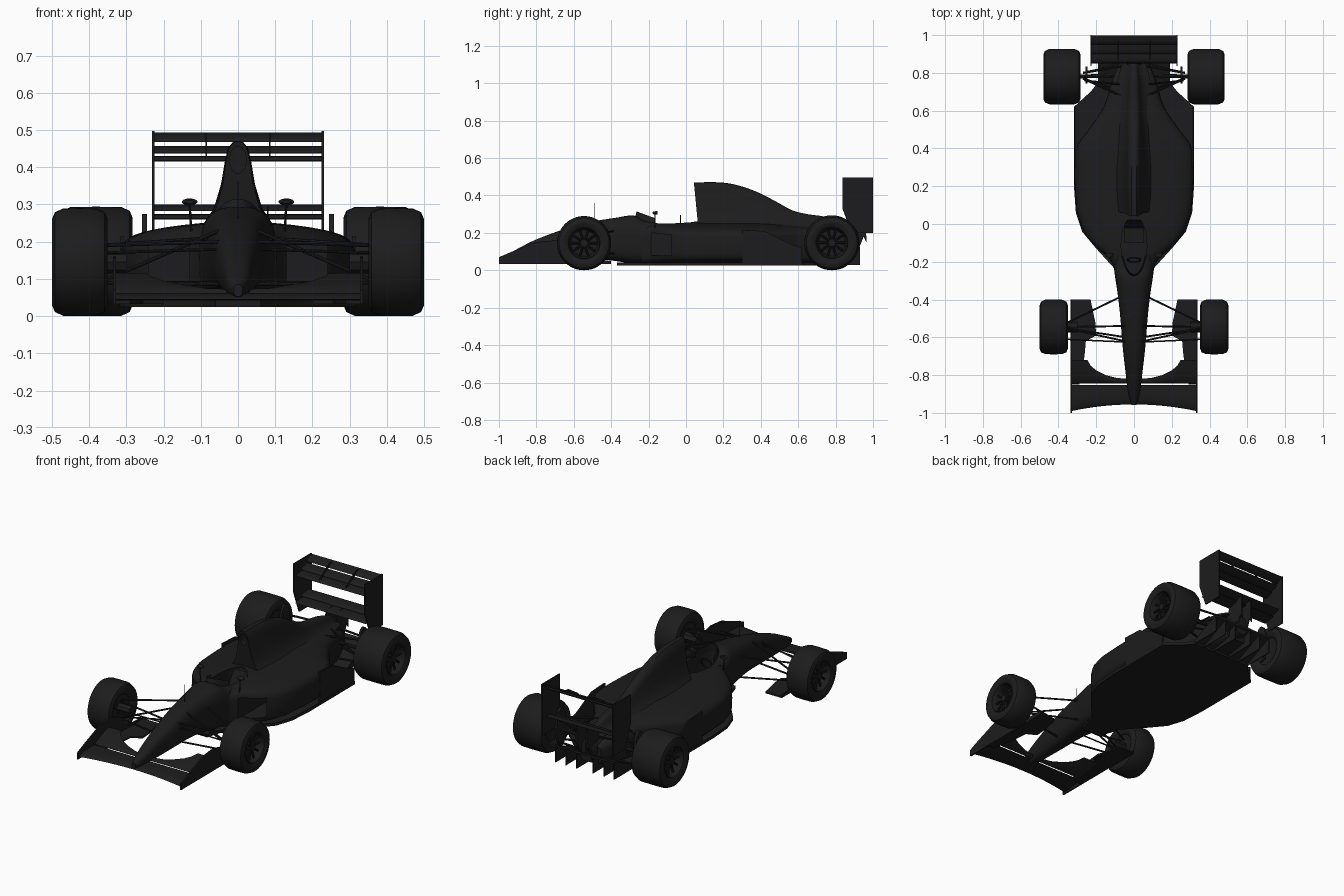
import bpy, bmesh, math
from mathutils import Vector

black = bpy.data.materials.new("black_paint")
black.diffuse_color = (0.012, 0.012, 0.013, 1)


def make(name, verts, faces, mirror=False):
    me = bpy.data.meshes.new(name)
    me.from_pydata([tuple(v) for v in verts], [], faces)
    bm = bmesh.new()
    bm.from_mesh(me)
    bmesh.ops.recalc_face_normals(bm, faces=bm.faces)
    bm.to_mesh(me)
    bm.free()
    me.materials.append(black)
    ob = bpy.data.objects.new(name, me)
    bpy.context.collection.objects.link(ob)
    if mirror:
        ob.modifiers.new("Mirror", 'MIRROR').use_mirror_merge = False
    return ob


def loft(name, rings, mirror=False, closed=False):
    n, m = len(rings[0]), len(rings)
    verts = [p for r in rings for p in r]
    faces = [(i % m * n + j, i % m * n + (j + 1) % n, (i + 1) % m * n + (j + 1) % n, (i + 1) % m * n + j)
             for i in range(m if closed else m - 1) for j in range(n)]
    if not closed:
        faces += [tuple(range(n)), tuple(range((m - 1) * n, m * n))]
    return make(name, verts, faces, mirror)


def extrude(name, pts, axis, a, b, mirror=False):
    put = {'x': lambda p, d: (d, p[0], p[1]), 'y': lambda p, d: (p[0], d, p[1]),
           'z': lambda p, d: (p[0], p[1], d)}[axis]
    return loft(name, [[put(p, d) for p in pts] for d in (a, b)], mirror)


def rod(name, p, q, r, mirror=True):
    p, q = Vector(p), Vector(q)
    rot = (q - p).to_track_quat('Z', 'Y')
    circ = [rot @ Vector((r * math.cos(t), r * math.sin(t), 0)) for t in [k * math.tau / 8 for k in range(8)]]
    return loft(name, [[c + e for c in circ] for e in (p, q)], mirror)


def lathe(name, prof, cy, cz, seg=48):
    # profile of (x, radius) turned about the axle
    return loft(name, [[(x, cy + r * math.cos(t), cz + r * math.sin(t)) for x, r in prof]
                       for t in [k * math.tau / seg for k in range(seg)]], True, True)


def smooth(rows, k=4):
    # Catmull-Rom interpolation of station rows
    out = []
    for i in range(len(rows) - 1):
        a, b, c, d = rows[max(i - 1, 0)], rows[i], rows[i + 1], rows[min(i + 2, len(rows) - 1)]
        for s in range(k):
            t = s / k
            out.append([0.5 * (2 * q + (r - p) * t + (2 * p - 5 * q + 4 * r - u) * t * t +
                               (3 * q - p - 3 * r + u) * t ** 3) for p, q, r, u in zip(a, b, c, d)])
    return out + [list(rows[-1])]


def oval(y, w, z0, z1, e, drop=0.0, n=40):
    ring = []
    for k in range(n):
        c, s = math.cos(k * math.tau / n), math.sin(k * math.tau / n)
        x = w * math.copysign(abs(c) ** (2 / e), c)
        z = (z0 + z1) / 2 + (z1 - z0) / 2 * math.copysign(abs(s) ** (2 / e), s)
        ring.append((x, y, z - drop * abs(x) * (z - z0) / (z1 - z0)))
    return ring


def wing(name, stations, mirror=False):
    # station: x, leading y z, trailing y z, thickness
    foil = [(0, 0), (0.08, 0.5), (0.3, 0.7), (0.65, 0.45), (1, 0.05), (1, -0.05), (0.6, -0.3), (0.2, -0.45)]
    return loft(name, [[(x, y0 + (y1 - y0) * u, z0 + (z1 - z0) * u + v * th) for u, v in foil]
                       for x, y0, z0, y1, z1, th in stations], mirror)


def cut(ob, cutter):
    m = ob.modifiers.new("Cut", 'BOOLEAN')
    m.operation, m.solver, m.object = 'DIFFERENCE', 'EXACT', cutter
    bpy.context.view_layer.objects.active = ob
    bpy.ops.object.modifier_apply(modifier=m.name)


# nose and monocoque
body = loft("monocoque", [oval(*r) for r in smooth([
    (-0.957, 0.012, 0.052, 0.085, 2.2), (-0.9, 0.03, 0.05, 0.115, 2.4), (-0.8, 0.043, 0.05, 0.165, 2.5),
    (-0.65, 0.06, 0.055, 0.22, 2.6), (-0.5, 0.072, 0.06, 0.26, 2.8), (-0.38, 0.085, 0.05, 0.28, 3),
    (-0.28, 0.1, 0.035, 0.293, 3), (-0.2, 0.107, 0.035, 0.265, 3), (0.05, 0.11, 0.035, 0.255, 3),
    (0.3, 0.11, 0.035, 0.26, 3), (0.6, 0.09, 0.05, 0.25, 2.6), (0.92, 0.04, 0.08, 0.19, 2.4)])])

# side pods
pods = loft("side_pods", [oval(*r, 5, 0.1) for r in smooth([
    (-0.24, 0.1, 0.035, 0.24), (-0.18, 0.135, 0.035, 0.25), (-0.12, 0.205, 0.035, 0.256),
    (-0.06, 0.255, 0.035, 0.258), (0.02, 0.29, 0.035, 0.26), (0.12, 0.308, 0.035, 0.26),
    (0.38, 0.312, 0.035, 0.258), (0.5, 0.24, 0.035, 0.25), (0.62, 0.16, 0.035, 0.24),
    (0.75, 0.12, 0.04, 0.22), (0.88, 0.07, 0.06, 0.17)])])

# engine cover with bell-shaped section
half = [(1, 0), (0.7, 0.12), (0.48, 0.3), (0.34, 0.55), (0.26, 0.8), (0.2, 0.93), (0.1, 0.99)]
bell = half + [(0, 1)] + [(-x, z) for x, z in reversed(half)]
cover = loft("engine_cover", [[(w * x, y - (0.025 * z if y < 0.1 else 0), 0.215 + (zt - 0.215) * z) for x, z in bell]
             for y, w, zt in smooth([(0.067, 0.12, 0.47), (0.15, 0.13, 0.471), (0.22, 0.135, 0.466), (0.3, 0.135, 0.448),
                                     (0.4, 0.13, 0.41), (0.5, 0.125, 0.357), (0.57, 0.12, 0.32), (0.65, 0.11, 0.3),
                                     (0.75, 0.09, 0.285), (0.86, 0.06, 0.245)])])

# openings: cockpit, radiator inlets, airbox
ring = [k * math.tau / 32 for k in range(32)]
cockpit = extrude("cockpit_cutter", [(0.068 * math.cos(t), -0.115 + 0.16 * math.sin(t)) for t in ring], 'z', 0.1, 0.5)
airbox = extrude("airbox_cutter", [(0.022 * math.cos(t), 0.42 + 0.036 * math.sin(t)) for t in ring], 'y', 0, 0.14)
cut(body, cockpit)
cut(pods, cockpit)
cut(cover, airbox)
cutters = [cockpit, airbox]
for s in (-1, 1):
    c = extrude("inlet_cutter", [(s * 0.13, 0.08), (s * 0.24, 0.08), (s * 0.24, 0.19), (s * 0.13, 0.2)], 'y', -0.35, 0.08)
    cut(pods, c)
    cutters.append(c)
for c in cutters:
    bpy.data.objects.remove(c)

# windscreen, seat and steering wheel
arc = [math.radians(200 + 10 * k) for k in range(15)]
scr = [(0.07 * math.cos(t), -0.115 + 0.165 * math.sin(t), 0.24) for t in arc] + \
      [(0.06 * math.cos(t), -0.115 + 0.15 * math.sin(t), 0.26 + 0.055 * abs(math.sin(t))) for t in arc]
make("windscreen", scr, [(k, k + 1, k + 16, k + 15) for k in range(14)])
extrude("seat", [(-0.1, 0.1), (-0.1, 0.13), (-0.02, 0.14), (0.02, 0.25), (0.045, 0.25), (0.045, 0.1)], 'x', -0.05, 0.05)
bpy.ops.mesh.primitive_torus_add(major_radius=0.034, minor_radius=0.005, major_segments=24, minor_segments=8,
                                 location=(0, -0.19, 0.225), rotation=(math.radians(70), 0, 0))
bpy.context.object.name = "steering_wheel"
bpy.context.object.data.materials.append(black)

# floor, side panels and diffuser
edge = [(0.06, -0.37), (0.1, -0.24), (0.2, -0.13), (0.275, -0.04), (0.308, 0.06), (0.318, 0.2), (0.318, 0.62),
        (0.23, 0.7), (0.19, 0.75)]
extrude("floor", edge + [(-x, y) for x, y in reversed(edge)], 'z', 0.025, 0.042)
extrude("side_panel", [(0.3, 0.03), (0.3, 0.215), (0.42, 0.21), (0.56, 0.14), (0.62, 0.12), (0.62, 0.03)],
        'x', 0.308, 0.316, True)
extrude("diffuser", [(0.73, 0.028), (0.73, 0.042), (0.93, 0.13), (0.93, 0.118)], 'x', -0.19, 0.19)
for x in (0.05, 0.12, 0.186):
    extrude("diffuser_strake", [(0.74, 0.028), (0.93, 0.028), (0.93, 0.13), (0.74, 0.045)], 'x', x, x + 0.005, True)

# wheels: tyre, rim, spokes and hub
for pos, cy, r, x0, x1 in (("front", -0.545, 0.145, 0.35, 0.5), ("rear", 0.78, 0.147, 0.283, 0.48)):
    b, rim = 0.03, 0.085
    lathe(pos + "_tyre", [(x0 + 0.012, rim), (x0 + 0.001, rim + 0.02), (x0, r - b), (x0 + 0.008, r - 0.011), (x0 + b, r - 0.001),
                          (x0 / 2 + x1 / 2, r), (x1 - b, r - 0.001), (x1 - 0.008, r - 0.011), (x1, r - b),
                          (x1 - 0.001, rim + 0.02), (x1 - 0.012, rim)], cy, r)
    lathe(pos + "_rim", [(x0 + 0.012, rim), (x0 + 0.02, 0.078), (x0 + 0.03, 0.03), (x0 + 0.03, 0.001), (x1 - 0.055, 0.001),
                         (x1 - 0.055, 0.07), (x1 - 0.02, 0.078), (x1 - 0.008, 0.083), (x1 - 0.012, rim)], cy, r)
    for k in range(10):
        t = k * math.tau / 10
        rod(pos + "_spoke", (x1 - 0.03, cy + 0.015 * math.cos(t), r + 0.015 * math.sin(t)),
            (x1 - 0.035, cy + 0.077 * math.cos(t), r + 0.077 * math.sin(t)), 0.006)
    rod(pos + "_hub", (x1 - 0.06, cy, r), (x1 - 0.02, cy, r), 0.02)

# front and rear suspension
for name, p, q, r in (
        ("front_upper_arm", (0.37, -0.55, 0.19), (0.05, -0.62, 0.2), 0.005),
        ("front_upper_arm", (0.37, -0.53, 0.19), (0.06, -0.38, 0.21), 0.005),
        ("front_lower_arm", (0.37, -0.55, 0.09), (0.04, -0.6, 0.085), 0.005),
        ("front_lower_arm", (0.37, -0.53, 0.09), (0.06, -0.38, 0.09), 0.005),
        ("front_push_rod", (0.35, -0.545, 0.1), (0.05, -0.54, 0.23), 0.005),
        ("steering_arm", (0.37, -0.61, 0.17), (0.04, -0.625, 0.18), 0.004),
        ("front_axle", (0.3, -0.545, 0.145), (0.38, -0.545, 0.145), 0.03),
        ("rear_upper_arm", (0.27, 0.77, 0.21), (0.07, 0.68, 0.22), 0.006),
        ("rear_upper_arm", (0.27, 0.8, 0.21), (0.04, 0.84, 0.2), 0.006),
        ("rear_lower_arm", (0.27, 0.77, 0.08), (0.06, 0.7, 0.09), 0.006),
        ("rear_lower_arm", (0.27, 0.8, 0.08), (0.03, 0.85, 0.1), 0.006),
        ("rear_push_rod", (0.26, 0.76, 0.09), (0.08, 0.74, 0.24), 0.005),
        ("drive_shaft", (0.3, 0.78, 0.147), (0.04, 0.79, 0.147), 0.01)):
    rod(name, p, q, r)
extrude("rear_brake_duct", [(0.79 + 0.045 * math.cos(t), 0.165 + 0.11 * math.sin(t)) for t in ring], 'x', 0.245, 0.258, True)

# front wing
wing("front_wing_main", [(x, -0.955 - 0.035 * (x / 0.33) ** 2, 0.045, -0.853, 0.062, 0.014)
                         for x in [-0.33 + 0.055 * k for k in range(13)]])
wing("front_wing_flap", [(x, -0.845, 0.062, y, z, 0.012) for x, y, z in (
    (0.03, -0.82, 0.07), (0.09, -0.815, 0.075), (0.15, -0.8, 0.085), (0.2, -0.775, 0.095), (0.23, -0.75, 0.105),
    (0.246, -0.72, 0.115), (0.332, -0.72, 0.115))], True)
extrude("front_endplate", [(-1, 0.033), (-1, 0.07), (-0.93, 0.1), (-0.8, 0.15), (-0.7, 0.16), (-0.62, 0.14),
                           (-0.55, 0.06), (-0.4, 0.05), (-0.4, 0.033)], 'x', 0.328, 0.336, True)
extrude("front_footplate", [(0.332, -0.85), (0.29, -0.85), (0.262, -0.7), (0.255, -0.62), (0.2, -0.59), (0.205, -0.52),
                            (0.23, -0.4), (0.332, -0.4)], 'z', 0.033, 0.042, True)

# rear wing
extrude("rear_endplate", [(0.836, 0.497), (1, 0.497), (1, 0.2), (0.885, 0.2), (0.836, 0.33)], 'x', 0.224, 0.231, True)
for y0, z0, y1, z1 in ((0.95, 0.468, 0.998, 0.493), (0.9, 0.438, 0.957, 0.457), (0.855, 0.418, 0.915, 0.43),
                       (0.85, 0.262, 0.925, 0.274), (0.905, 0.283, 0.97, 0.3)):
    wing("rear_wing_element", [(-0.226, y0, z0, y1, z1, 0.01), (0.226, y0, z0, y1, z1, 0.01)])
extrude("wing_bracket", [(0.87, 0.415), (0.87, 0.435), (0.96, 0.493), (0.99, 0.493)], 'x', 0.083, 0.087, True)
extrude("wing_pylon", [(0.82, 0.15), (0.86, 0.27), (0.96, 0.29), (0.965, 0.15), (0.95, 0.18), (0.93, 0.13)],
        'x', 0.028, 0.036, True)

# mirrors and aerials
loft("mirror", [[(0.13 + 0.021 * k * math.cos(t), y, 0.307 + 0.009 * k * math.sin(t)) for t in ring]
                for y, k in ((-0.178, 0.5), (-0.172, 0.85), (-0.16, 1), (-0.153, 1))], True)
rod("mirror_stalk", (0.125, -0.165, 0.22), (0.13, -0.165, 0.302), 0.003)
rod("nose_aerial", (0, -0.49, 0.25), (0, -0.49, 0.36), 0.002, False)
rod("cockpit_aerial", (0.08, -0.03, 0.23), (0.08, -0.03, 0.295), 0.002, False)

# smooth shading with sharp edges kept
bpy.ops.object.select_all(action='SELECT')
bpy.context.view_layer.objects.active = body
bpy.ops.object.shade_smooth_by_angle(angle=math.radians(35))
